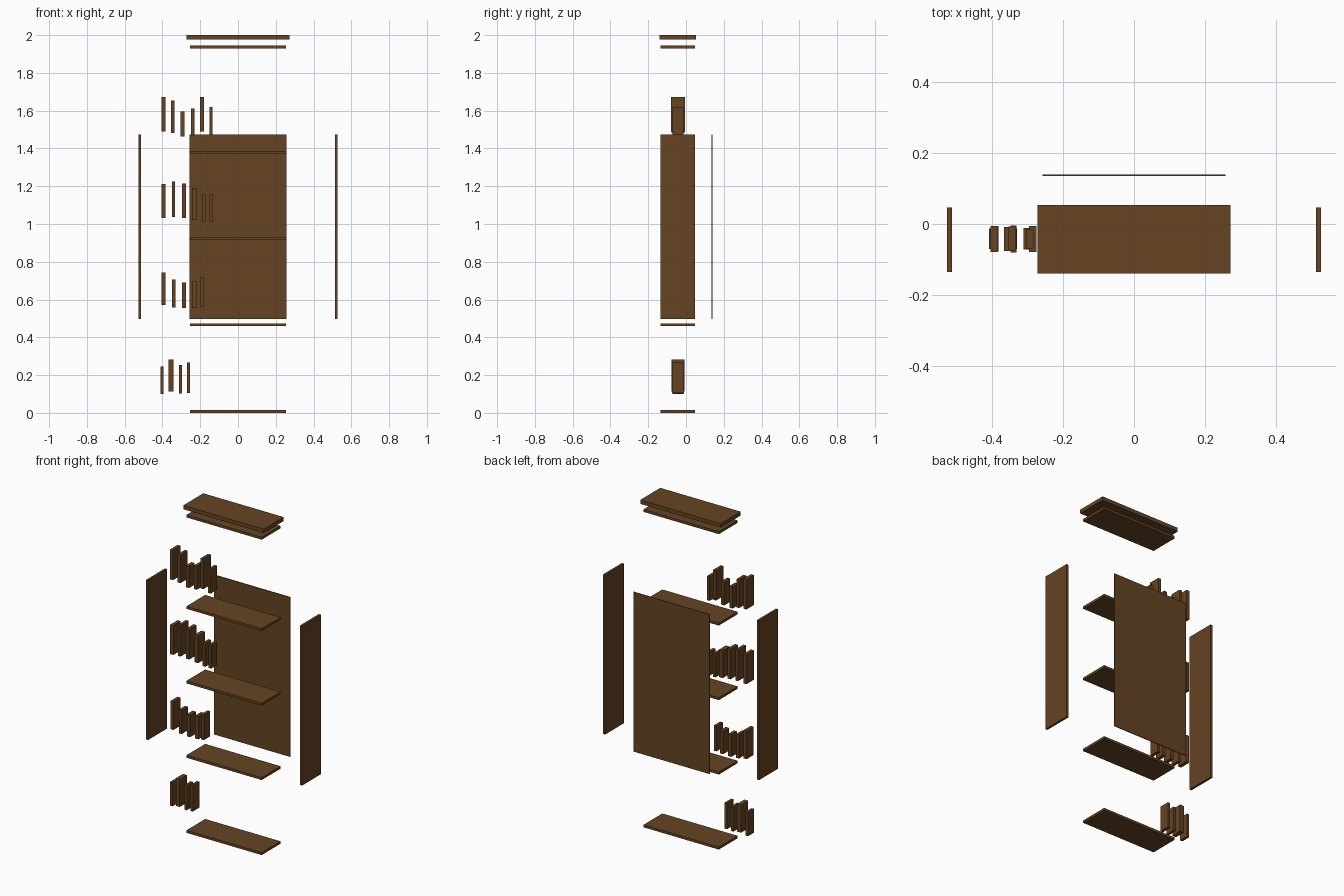
import bpy

# Remove the default cube
default_cube = bpy.data.objects.get("Cube")
if default_cube:
    bpy.data.objects.remove(default_cube, do_unlink=True)

# Single wood colour for every part
wood = bpy.data.materials.new("dark_brown_wood")
wood.use_nodes = True
wood_colour = (0.13, 0.057, 0.016, 1)
wood.diffuse_color = wood_colour
wood.node_tree.nodes["Principled BSDF"].inputs["Base Color"].default_value = wood_colour


def board(name, x_range, y_range, z_range):
    """Add a flat-shaded box spanning the given ranges."""
    ranges = (x_range, y_range, z_range)
    centre = [(low + high) / 2 for low, high in ranges]
    bpy.ops.mesh.primitive_cube_add(size=1, location=centre)
    part = bpy.context.object
    part.name = name
    part.scale = [high - low for low, high in ranges]
    bpy.ops.object.transform_apply(location=False, rotation=False, scale=True)
    part.data.materials.append(wood)
    return part


def around(centre, size):
    return (centre - size / 2, centre + size / 2)


# Exploded carcass: side panels, thin back panel and overhanging top
depth = (-0.135, 0.047)
panel_height = (0.498, 1.474)
for side, sign in (("left", 1), ("right", -1)):
    board(side + "_side_panel", around(sign * 0.521, 0.014), depth, panel_height)
board("back_panel", around(0, 0.516), (0.135, 0.14), panel_height)
board("top_board", around(0, 0.544), (-0.14, 0.053), (1.976, 2.0))

# Horizontal boards, listed by underside height
shelf_thickness = 0.015
shelf_levels = {
    "bottom_board": 0,
    "lower_shelf": 0.459,
    "middle_shelf": 0.914,
    "upper_shelf": 1.37,
    "inner_top_board": 1.929,
}
for name, level in shelf_levels.items():
    board(name, around(0, 0.51), depth, (level, level + shelf_thickness))

# Books on each shelf: centre x, width, height
book_rows = {
    "bottom_board": [
        (-.402, .016, .146), (-.354, .026, .17), (-.304, .016, .151), (-.262, .016, .159)],
    "lower_shelf": [
        (-.394, .021, .172), (-.34, .018, .146), (-.286, .021, .136),
        (-.23, .021, .14), (-.189, .018, .154)],
    "middle_shelf": [
        (-.394, .021, .18), (-.341, .017, .19), (-.286, .021, .183),
        (-.23, .026, .167), (-.181, .017, .143), (-.141, .018, .143)],
    "upper_shelf": [
        (-.395, .02, .183), (-.345, .019, .172), (-.294, .021, .133),
        (-.239, .02, .143), (-.19, .02, .183), (-.143, .017, .148)],
}
for shelf, books in book_rows.items():
    base = shelf_levels[shelf] + 0.027
    for number, (x, width, height) in enumerate(books, 1):
        # Books float above their shelf; taller books are deeper and sit higher
        board(f"{shelf}_book_{number}", around(x, width),
              around(-0.042, height * 0.4), around(base + height, height))
